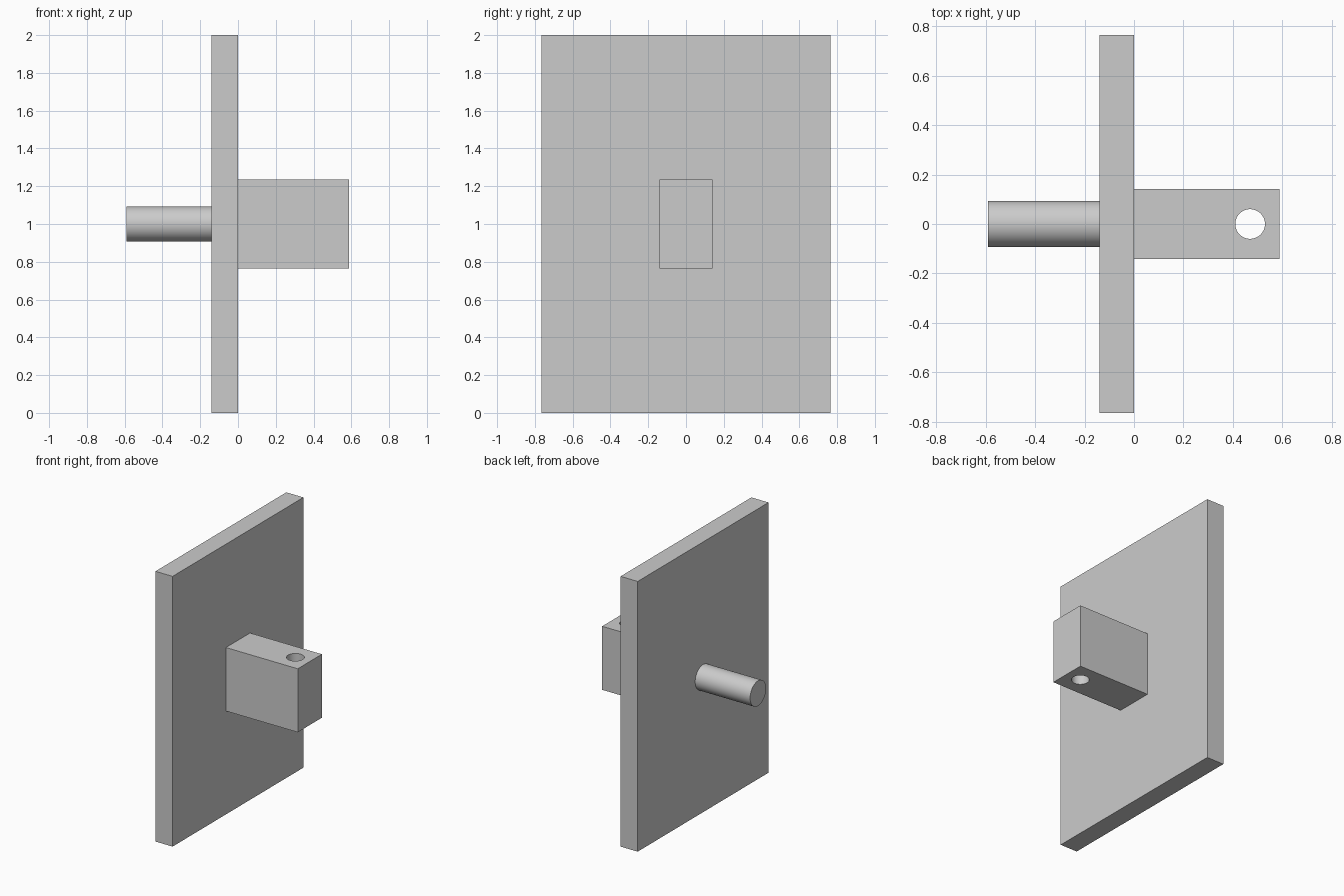
import bpy
import math

default = bpy.data.objects.get("Cube")
if default:
    bpy.data.objects.remove(default, do_unlink=True)

GREY = (0.6, 0.6, 0.6, 1.0)
grey = bpy.data.materials.new("plain grey")
grey.use_nodes = True
grey.diffuse_color = GREY
grey.node_tree.nodes["Principled BSDF"].inputs["Base Color"].default_value = GREY


def finish(name):
    ob = bpy.context.object
    ob.name = name
    ob.data.materials.append(grey)
    return ob


def box(name, x0, x1, width, height):
    """Box between two x positions, centred on y = 0 and z = 1."""
    bpy.ops.mesh.primitive_cube_add(size=1, location=((x0 + x1) / 2, 0, 1))
    ob = finish(name)
    ob.scale = (x1 - x0, width, height)
    bpy.ops.object.transform_apply(location=False, rotation=False, scale=True)
    return ob


def cylinder(name, radius, length, location, rotation=(0, 0, 0)):
    bpy.ops.mesh.primitive_cylinder_add(vertices=64, radius=radius, depth=length,
                                        location=location, rotation=rotation)
    return finish(name)


# Upright plate
box("plate", -0.14, 0, 1.53, 2)

# Rod on the right side of the plate
cylinder("rod", 0.093, 0.45, (-0.365, 0, 1), (0, math.pi / 2, 0))
bpy.ops.object.shade_smooth_by_angle()

# Lug on the left side, with a vertical pin hole
lug = box("lug", 0, 0.588, 0.282, 0.47)
cutter = cylinder("pin_hole_cutter", 0.06, 1, (0.47, 0, 1))
cutter.hide_render = True
cut = lug.modifiers.new("pin_hole", "BOOLEAN")
cut.operation = "DIFFERENCE"
cut.solver = "EXACT"
cut.object = cutter

# Bake the hole, smooth its wall and drop the cutter
bpy.ops.object.select_all(action="DESELECT")
lug.select_set(True)
bpy.context.view_layer.objects.active = lug
bpy.ops.object.modifier_apply(modifier=cut.name)
bpy.ops.object.shade_smooth_by_angle()
bpy.data.objects.remove(cutter, do_unlink=True)
